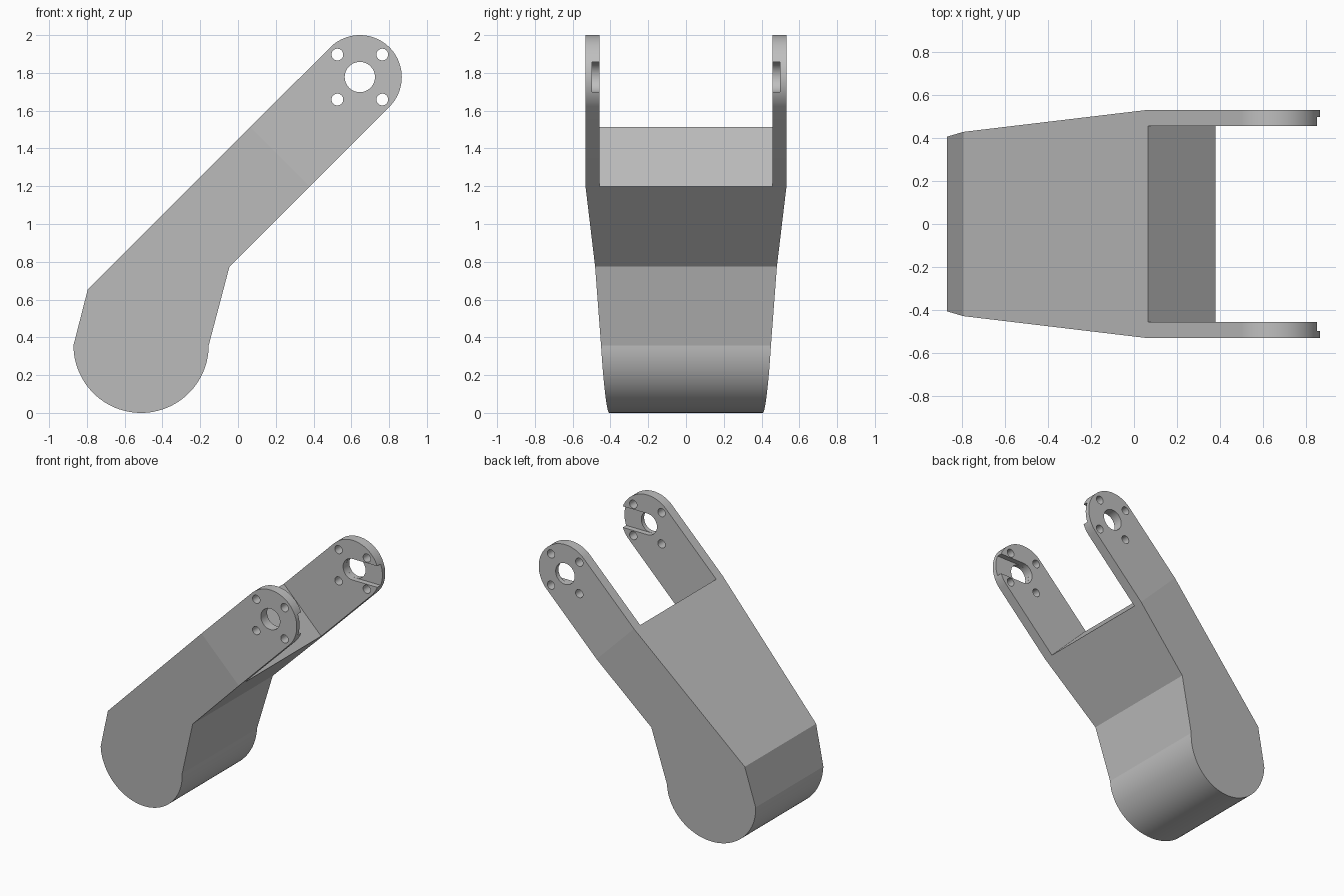
import bpy, bmesh
from math import cos, sin, radians, sqrt
from mathutils import Vector

cube = bpy.data.objects.get("Cube")
if cube:
    bpy.data.objects.remove(cube, do_unlink=True)

HUB = (-0.513, 0.358)      # centre of the large lower end
EYE = (0.645, 1.778)       # centre of the fork pivot
HUB_R, EYE_R, BORE_R = 0.358, 0.222, 0.08
WIDE, INNER = 0.532, 0.457  # half widths outside and between the prongs
FORK = 1.117               # distance along the arm where the fork starts
AXIS = Vector((1, 0, 1)).normalized()
SIDE = Vector((-1, 0, 1)).normalized()

grey = bpy.data.materials.new("plain grey")
grey.use_nodes = True
colour = (0.52, 0.52, 0.52, 1)
grey.diffuse_color = colour
grey.node_tree.nodes["Principled BSDF"].inputs["Base Color"].default_value = colour


def arc(centre, radius, start, end, steps):
    angles = [radians(start + (end - start) * i / steps) for i in range(steps + 1)]
    return [(centre[0] + radius * cos(a), centre[1] + radius * sin(a)) for a in angles]


def circle(centre, radius):
    return arc(centre, radius, 0, 360, 96)[:-1]


def prism(name, outline, half):
    """Extrude an x-z outline from -half to +half in y."""
    bm = bmesh.new()
    face = bm.faces.new([bm.verts.new((x, -half, z)) for x, z in outline])
    new = bmesh.ops.extrude_face_region(bm, geom=[face])["geom"]
    bmesh.ops.translate(bm, vec=(0, 2 * half, 0),
                        verts=[v for v in new if isinstance(v, bmesh.types.BMVert)])
    bmesh.ops.recalc_face_normals(bm, faces=bm.faces)
    mesh = bpy.data.meshes.new(name)
    bm.to_mesh(mesh)
    bm.free()
    obj = bpy.data.objects.new(name, mesh)
    bpy.context.collection.objects.link(obj)
    mesh.materials.append(grey)
    return obj


def cut(target, cutter):
    mod = target.modifiers.new("cut", "BOOLEAN")
    mod.operation, mod.solver, mod.object = "DIFFERENCE", "EXACT", cutter
    bpy.context.view_layer.objects.active = target
    bpy.ops.object.modifier_apply(modifier=mod.name)
    bpy.data.objects.remove(cutter, do_unlink=True)


# Arm body: round hub, flared neck and straight arm with a round end
outline = (arc(HUB, HUB_R, 180, 360, 48) + [(-0.045, 0.775)]
           + arc(EYE, EYE_R, -45, 135, 48) + [(-0.795, 0.655)])
arm = prism("forked_arm", outline, WIDE)

# Taper the sides from the fork down to the hub
bm = bmesh.new()
bm.from_mesh(arm.data)
bmesh.ops.bisect_plane(bm, geom=bm.verts[:] + bm.edges[:] + bm.faces[:],
                       plane_co=AXIS * FORK, plane_no=AXIS)
for v in bm.verts:
    drop = max(0, FORK - v.co.dot(AXIS)) * 0.0845
    v.co.y -= drop if v.co.y > 0 else -drop
bm.to_mesh(arm.data)
bm.free()

# Gap between the prongs
corners = [AXIS * a + SIDE * b for a, b in
           ((FORK, 0.2), (FORK, 1.6), (2.4, 1.6), (2.4, 0.2))]
cut(arm, prism("gap_cutter", [(c.x, c.z) for c in corners], INNER))

# Open-ended slots on the inner faces of the prongs
slot_r = BORE_R + 0.0005
slot = arc(EYE, slot_r, 90, 270, 48) + [(1.1, EYE[1] - slot_r), (1.1, EYE[1] + slot_r)]
cut(arm, prism("slot_cutter", slot, INNER + 0.041))

# Pivot bore and four bolt holes through both prongs
cut(arm, prism("bore_cutter", circle(EYE, BORE_R), 0.7))
for dx in (-0.119, 0.119):
    for dz in (-0.119, 0.119):
        cut(arm, prism("bolt_cutter", circle((EYE[0] + dx, EYE[1] + dz), 0.031), 0.7))

# Smooth the round parts, keep the other edges crisp
bpy.ops.object.select_all(action="DESELECT")
arm.select_set(True)
bpy.context.view_layer.objects.active = arm
bpy.ops.object.shade_smooth_by_angle(angle=radians(4.4))
